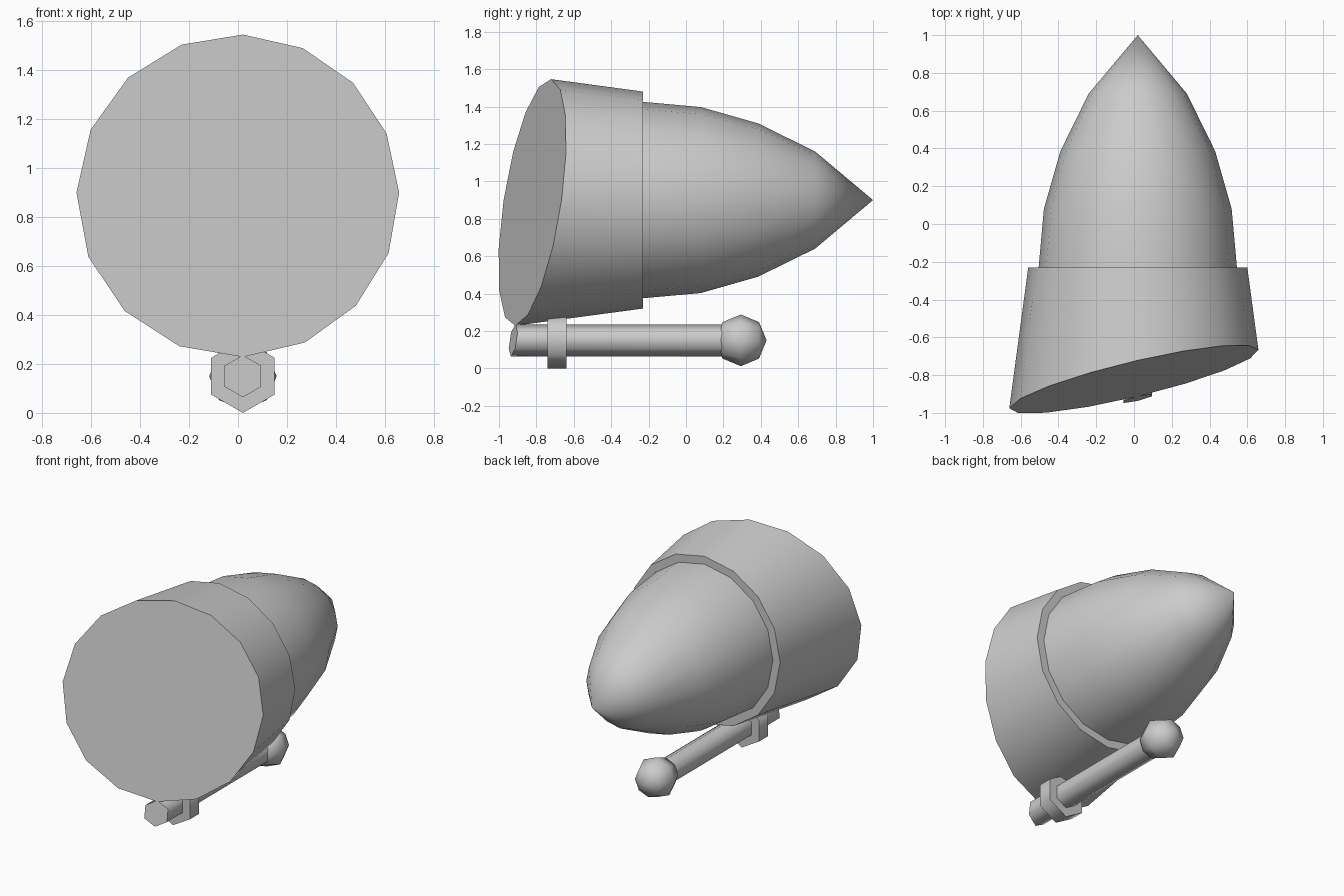
import bpy, bmesh, math
from mathutils import Vector

if "Cube" in bpy.data.objects:
    bpy.data.objects.remove(bpy.data.objects["Cube"])

grey = bpy.data.materials.new("grey")
grey.diffuse_color = (0.6, 0.6, 0.6, 1.0)
grey.use_nodes = True
grey.node_tree.nodes["Principled BSDF"].inputs["Base Color"].default_value = grey.diffuse_color

AXIS_X = 0.02                                # shared x of all part axes
CUT_POINT = Vector((0, -0.82, 0.9))          # slanted front plane
CUT_NORMAL = Vector((-0.235, 1, -0.145)).normalized()


def revolve(name, profile, sides, z, slanted=False):
    """Turn (y, radius) points around an axis along y; optionally trim the front."""
    bm = bmesh.new()
    rings = []
    for y, r in profile:
        if r == 0:
            rings.append([bm.verts.new((AXIS_X, y, z))] * sides)
            continue
        angles = [math.pi / 2 + math.tau * i / sides for i in range(sides)]
        rings.append([bm.verts.new((AXIS_X + r * math.cos(a), y, z + r * math.sin(a)))
                      for a in angles])
    for a, b in zip(rings, rings[1:]):
        for i in range(sides):
            j = (i + 1) % sides
            bm.faces.new(list(dict.fromkeys((a[i], a[j], b[j], b[i]))))
    # close open ends
    for (y, r), ring in ((profile[0], rings[0]), (profile[-1], rings[-1])):
        if r > 0:
            bm.faces.new(ring)
    if slanted:
        geom = bm.verts[:] + bm.edges[:] + bm.faces[:]
        bmesh.ops.bisect_plane(bm, geom=geom, plane_co=CUT_POINT,
                               plane_no=CUT_NORMAL, clear_inner=True)
        rim = [e for e in bm.edges if e.is_boundary]
        bmesh.ops.holes_fill(bm, edges=rim, sides=0)
    bmesh.ops.recalc_face_normals(bm, faces=bm.faces[:])
    mesh = bpy.data.meshes.new(name)
    bm.to_mesh(mesh)
    bm.free()
    mesh.materials.append(grey)
    obj = bpy.data.objects.new(name, mesh)
    bpy.context.collection.objects.link(obj)
    bpy.ops.object.select_all(action='DESELECT')
    obj.select_set(True)
    bpy.context.view_layer.objects.active = obj
    bpy.ops.object.shade_smooth_by_angle(angle=math.radians(63))
    return obj


# Wide front collar stepping down into the pointed shell
revolve("lamp_housing",
        [(-1.1, 0.697), (-0.23, 0.58), (-0.23, 0.525), (0.08, 0.497),
         (0.385, 0.41), (0.69, 0.26), (1.0, 0)], 16, 0.9, slanted=True)

# Rod underneath, trimmed by the same slanted plane
revolve("rod", [(-1.1, 0.086), (0.25, 0.086)], 6, 0.15, slanted=True)

# Hexagonal clamp around the rod
revolve("clamp", [(-0.74, 0.15), (-0.64, 0.15)], 6, 0.15)

# Faceted ball at the rod end
R = 0.138
ball = [(0.293 - R * math.cos(math.pi * k / 4),
         0 if k in (0, 4) else R * math.sin(math.pi * k / 4)) for k in range(5)]
revolve("ball_end", ball, 8, 0.15)
